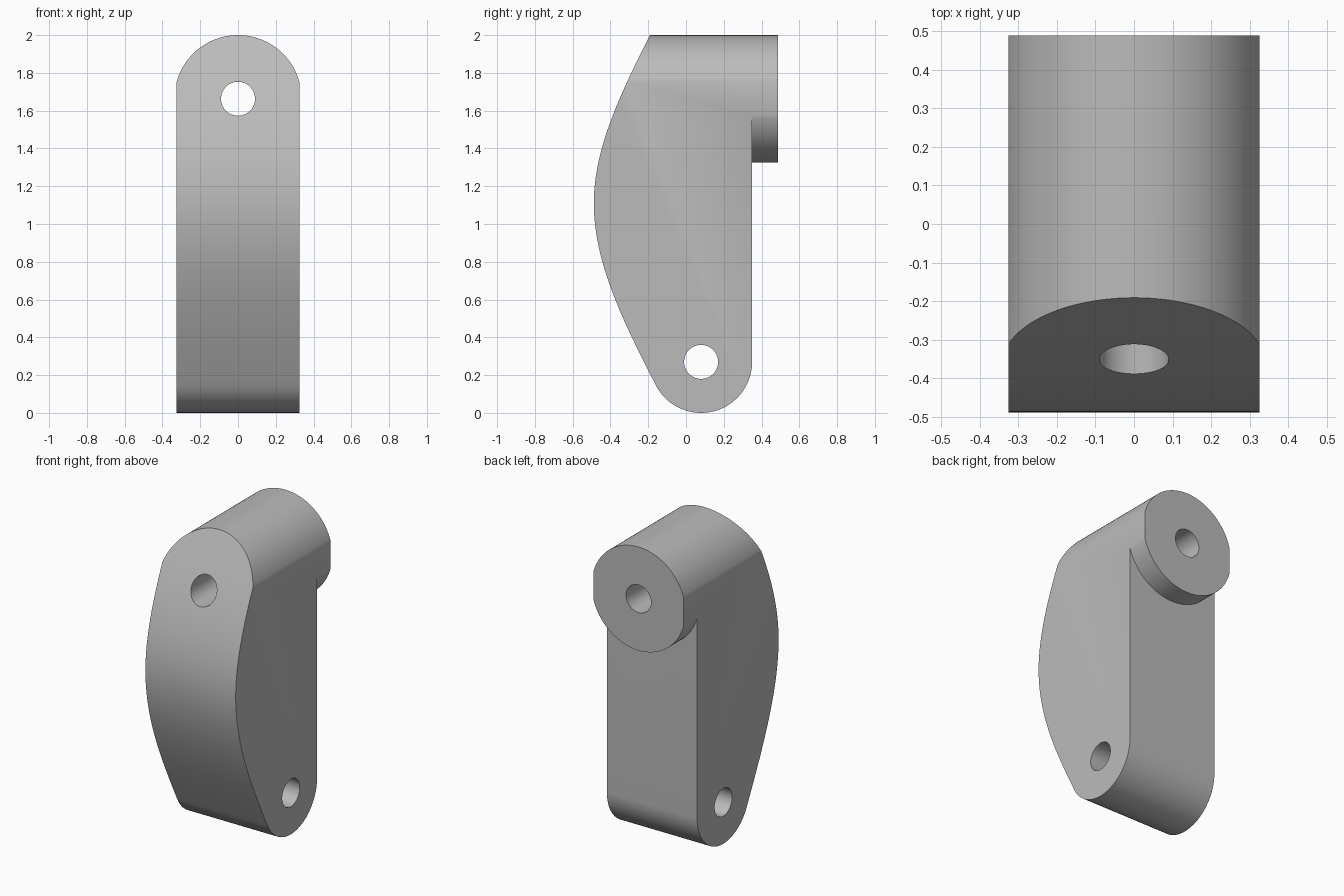
import bpy
import bmesh
from math import sin, cos, radians
from mathutils import Vector

default = bpy.data.objects.get("Cube")
if default:
    bpy.data.objects.remove(default, do_unlink=True)

grey = bpy.data.materials.new("plain grey")
grey.use_nodes = True
colour = (0.5, 0.5, 0.5, 1)
grey.diffuse_color = colour
grey.node_tree.nodes["Principled BSDF"].inputs["Base Color"].default_value = colour

HALF = 0.325                  # half width of the arm
BOSS_R, BOSS_Z = 0.337, 1.663
FOOT_R, FOOT_Y, FOOT_Z = 0.27, 0.08, 0.27
BACK, BOSS_BACK = 0.35, 0.488
HOLE_R = 0.09


def arc(u, v, r, start, end, n):
    angles = [radians(start + (end - start) * i / n) for i in range(n + 1)]
    return [(u + r * cos(a), v + r * sin(a)) for a in angles]


def prism(name, outline, axis, low, high):
    """Extrude an outline of (other axis, z) points along x or y."""
    def place(u, v, d):
        return (d, u, v) if axis == "x" else (u, d, v)
    bm = bmesh.new()
    face = bm.faces.new([bm.verts.new(place(u, v, low)) for u, v in outline])
    grown = bmesh.ops.extrude_face_region(bm, geom=[face])
    moved = [e for e in grown["geom"] if isinstance(e, bmesh.types.BMVert)]
    bmesh.ops.translate(bm, verts=moved, vec=Vector(place(0, 0, high - low)))
    bmesh.ops.recalc_face_normals(bm, faces=bm.faces)
    mesh = bpy.data.meshes.new(name)
    bm.to_mesh(mesh)
    bm.free()
    mesh.materials.append(grey)
    obj = bpy.data.objects.new(name, mesh)
    bpy.context.collection.objects.link(obj)
    return obj


def belly(z):
    """Front curve: bulges in the middle and straightens at both ends."""
    reach, depth = (0.89, 0.297) if z > 1.11 else (0.967, 0.33)
    t = abs(z - 1.11) / reach
    return -0.488 + depth * (1.5 * t * t - 0.5 * t ** 3)


# Side outline: rounded foot, straight back, bulging front
foot = arc(FOOT_Y, FOOT_Z, FOOT_R, 360, 208, 40)
front = [(belly(z), z) for z in (0.18 + 1.92 * i / 60 for i in range(61))]
outline = foot + front + [(BOSS_BACK, 2.1), (BOSS_BACK, FOOT_Z)]
arm = prism("lever_arm", outline, "x", -HALF, HALF)

# Cutters: rounded top, relief under the rear boss, two bores
top = arc(0, BOSS_Z, BOSS_R, 180, 0, 72)
under = arc(0, BOSS_Z, BOSS_R, 180, 360, 72)
cutters = [
    prism("top_rounding_cutter",
          [(-0.5, BOSS_Z)] + top + [(0.5, BOSS_Z), (0.5, 2.3), (-0.5, 2.3)], "y", -1, 1),
    prism("boss_relief_cutter",
          [(-0.5, BOSS_Z)] + under + [(0.5, BOSS_Z), (0.5, -0.3), (-0.5, -0.3)], "y", BACK, 1),
    prism("upper_bore_cutter", arc(0, BOSS_Z, HOLE_R, 0, 354, 59), "y", -1, 1),
    prism("lower_bore_cutter", arc(FOOT_Y, FOOT_Z, HOLE_R, 0, 354, 59), "x", -1, 1),
]
bpy.ops.object.select_all(action="DESELECT")
bpy.context.view_layer.objects.active = arm
arm.select_set(True)
for cutter in cutters:
    cutter.hide_render = True
    cut = arm.modifiers.new(cutter.name, "BOOLEAN")
    cut.operation = "DIFFERENCE"
    cut.solver = "EXACT"
    cut.object = cutter
    bpy.ops.object.modifier_apply(modifier=cut.name)
    bpy.data.objects.remove(cutter, do_unlink=True)

bpy.ops.object.shade_smooth_by_angle(angle=radians(20))
